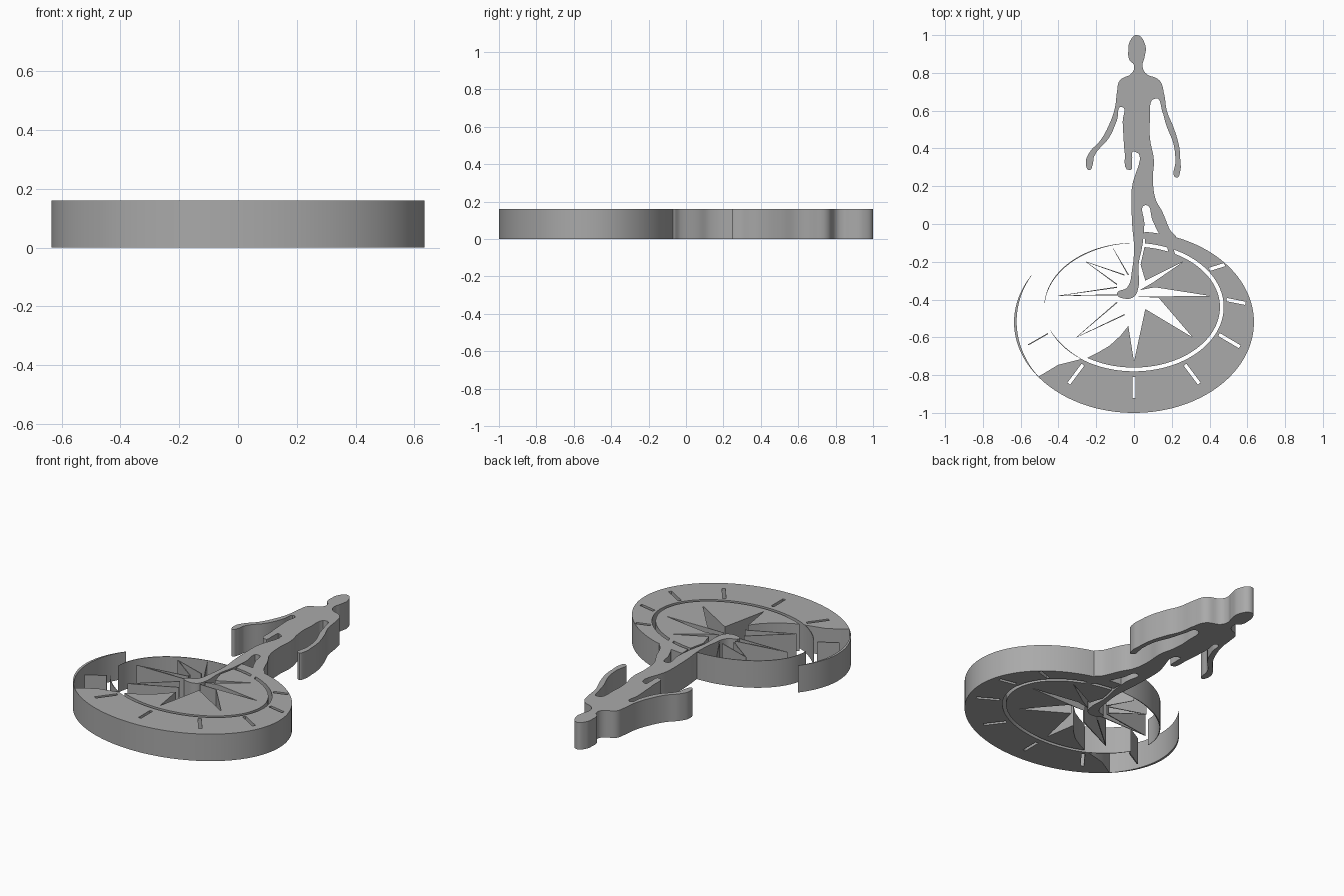
import bpy, bmesh
from math import sin, cos, radians, pi
from mathutils import Vector

THICK = 0.16

if "Cube" in bpy.data.objects:
    bpy.data.objects.remove(bpy.data.objects["Cube"], do_unlink=True)

grey = bpy.data.materials.new("plain grey")
grey.use_nodes = True
grey.diffuse_color = (0.4, 0.4, 0.4, 1)
grey.node_tree.nodes["Principled BSDF"].inputs["Base Color"].default_value = (0.4, 0.4, 0.4, 1)


def hundredths(values):
    """Pair up flat numbers given in hundredths of a unit."""
    return [(x / 100, y / 100) for x, y in zip(values[::2], values[1::2])]


def arc(center_y, rx, ry, start, end, steps=60):
    """Points along an ellipse centred on x = 0, angles in degrees."""
    angles = [radians(start + (end - start) * i / steps) for i in range(steps + 1)]
    return [(rx * cos(a), center_y + ry * sin(a)) for a in angles]


def outer(start, end, steps=60):
    return arc(-0.52, 0.635, 0.48, start, end, steps)


def groove_outer(start, end, steps=60):
    return arc(-0.44, 0.475, 0.34, start, end, steps)


def groove_inner(start, end, steps=60):
    return arc(-0.44, 0.455, 0.32, start, end, steps)


def bar(start, end, width, end_width=None):
    """Four-sided strip between two points, optionally tapering."""
    a, b = Vector(start), Vector(end)
    side = (b - a).orthogonal().normalized() / 2
    tip = side * (width if end_width is None else end_width)
    side = side * width
    return [tuple(p) for p in (a + side, b + tip, b - tip, a - side)]


def crescent(path_fn, start, end, thickness, steps=40):
    """Thin curved blade, thickest in the middle, lying inside an ellipse."""
    edge = path_fn(start, end, steps)
    middle = Vector((0, -0.48))
    inner = []
    for i, p in enumerate(edge):
        inward = (middle - Vector(p)).normalized()
        inner.append(tuple(Vector(p) + inward * thickness * (0.15 + sin(pi * i / steps))))
    return edge + inner[::-1]


def slab(name, outlines, rounded=False):
    """Extrude flat outlines; outlines lying inside another become holes."""
    curve = bpy.data.curves.new(name + " outline", "CURVE")
    curve.dimensions = "2D"
    curve.fill_mode = "BOTH"
    curve.extrude = THICK / 2
    curve.resolution_u = 6
    for points in outlines:
        spline = curve.splines.new("BEZIER" if rounded else "POLY")
        knots = spline.bezier_points if rounded else spline.points
        knots.add(len(points) - 1)
        for knot, (x, y) in zip(knots, points):
            if rounded:
                knot.co = (x, y, 0)
                knot.handle_left_type = knot.handle_right_type = "AUTO"
            else:
                knot.co = (x, y, 0, 1)
        spline.use_cyclic_u = True
    source = bpy.data.objects.new(name + " source", curve)
    bpy.context.collection.objects.link(source)
    bpy.context.view_layer.update()
    graph = bpy.context.evaluated_depsgraph_get()
    mesh = bpy.data.meshes.new_from_object(source.evaluated_get(graph))
    bpy.data.objects.remove(source, do_unlink=True)

    bm = bmesh.new()
    bm.from_mesh(mesh)
    bmesh.ops.remove_doubles(bm, verts=bm.verts, dist=0.0002)
    bmesh.ops.translate(bm, verts=bm.verts, vec=(0, 0, THICK / 2))
    bmesh.ops.recalc_face_normals(bm, faces=bm.faces)
    bm.to_mesh(mesh)
    bm.free()
    mesh.materials.clear()
    mesh.materials.append(grey)
    obj = bpy.data.objects.new(name, mesh)
    bpy.context.collection.objects.link(obj)
    bpy.ops.object.select_all(action="DESELECT")
    obj.select_set(True)
    bpy.context.view_layer.objects.active = obj
    bpy.ops.object.shade_smooth_by_angle(angle=radians(30))
    return obj


# Walking figure: head, one arm, legs, other arm, back to the head
figure = hundredths([
    1.5, 100, -2, 97, -3, 92, -2.5, 87, 0, 84, -1, 80, -7.5, 76, -9, 70, -10, 62,
    -13, 53, -18, 44, -23.5, 38, -25.5, 32, -23.5, 28.5, -22, 31, -21, 36, -13, 46,
    -9, 55, -6.5, 62, -6, 54, -5.5, 45, -5, 39, -2.2, 28.5, -1, 34, 0, 38.5,
    -1.3, 18, -1, 0, 0, -13, -1, -24, -3.5, -33.5, -9, -37, -5, -39.5, 0, -38.5,
    2, -35, 2.5, -21, 4.5, -11, 5.5, 0, 6, 10, 10, 1.5, 14.5, -6, 22, -8,
    19, -3, 15, 6.5, 11.5, 13, 10, 23.5, 10.5, 34, 8.5, 45, 8.5, 55, 11.5, 66.5,
    15, 59.5, 17, 52.5, 21, 42, 22, 34, 22.5, 24.5, 24.5, 28, 24.5, 34, 24, 40.5,
    21, 51, 17.5, 59.5, 16, 68.5, 13.5, 76, 6, 80, 4.5, 84, 5.5, 88, 6, 94.5])
slab("walking_figure", [figure], rounded=True)

# Dial rim with hour slots cut through it
slots = [((0.40, -0.24), (0.48, -0.215)), ((0.49, -0.40), (0.59, -0.42)),
         ((0.45, -0.585), (0.56, -0.65)), ((0.27, -0.745), (0.345, -0.845)),
         ((0, -0.81), (0, -0.92)), ((-0.27, -0.745), (-0.345, -0.845))]
rim = outer(85, -143, 100) + [(-0.40, -0.745)] + groove_outer(-126, 83, 100)
slab("dial_rim", [rim] + [bar(a, b, 0.018) for a, b in slots])

# Inner dial, bounded on one side by the star-shaped opening
star_edge = hundredths([
    -19, -68, -13, -64.5, -7, -59, -3, -54, 0, -73, 6, -45, 31, -60, 13, -39,
    2, -38.5, 40, -38, 11, -33.5, 3, -35, 10, -31, 26, -20, 6, -30, 3.5, -21.5])
slab("inner_dial", [groove_inner(83, -123, 100) + star_edge])
slab("dial_bridge", [bar((0.19, -0.12), (0.205, -0.17), 0.03)])

# Thin blades completing the open side of the dial
slab("rim_blade", [crescent(outer, 149, 217, 0.012)])
slab("groove_blade_upper", [crescent(groove_outer, 89, 181, 0.005)])
slab("groove_blade_lower", [crescent(groove_outer, 200, 236, 0.004)])
slab("slot_blade", [bar((-0.56, -0.64), (-0.455, -0.58), 0.006)])

# Star rays of the open side: pairs of slim walls meeting at each tip
rays = {"north": ((-0.11, -0.13), [(-0.03, -0.27)]),
        "north_west": ((-0.255, -0.20), [(-0.05, -0.27), (-0.09, -0.32)]),
        "west": ((-0.40, -0.38), [(-0.09, -0.335), (-0.09, -0.375)]),
        "south_west": ((-0.305, -0.60), [(-0.09, -0.415), (-0.05, -0.48)])}
for name, (tip, roots) in rays.items():
    for number, root in enumerate(roots, 1):
        slab(f"star_ray_{name}_{number}", [bar(tip, root, 0.002, 0.006)])
